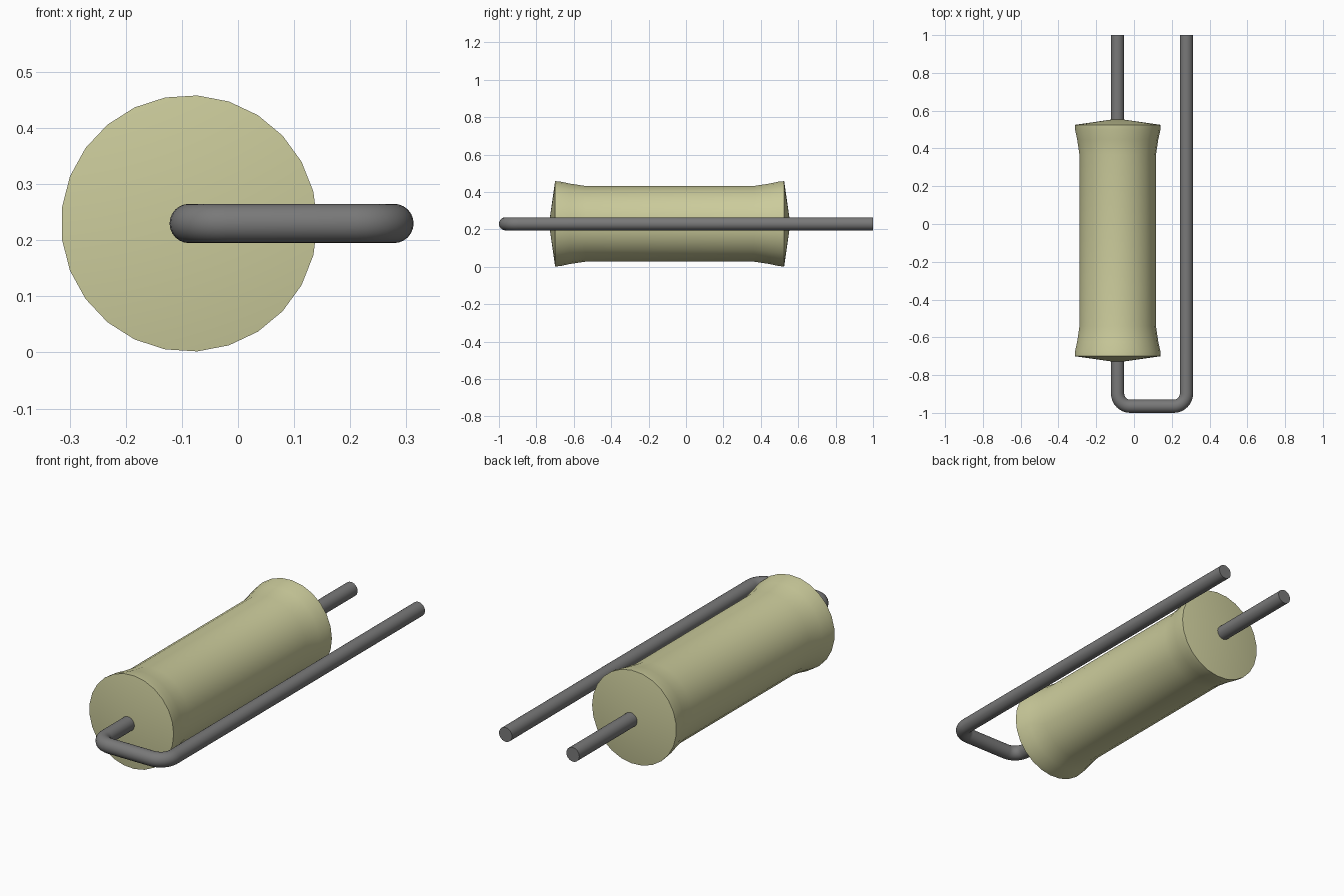
import bpy, bmesh, math
from mathutils import Matrix, Vector

cube = bpy.data.objects.get("Cube")
if cube:
    bpy.data.objects.remove(cube, do_unlink=True)

AXIS_X, AXIS_Z = -0.087, 0.23     # body axis, parallel to y
RETURN_X = 0.278                  # axis of the folded-back lead
WIRE_R, BEND_R = 0.035, 0.068


def material(name, rgb):
    m = bpy.data.materials.new(name)
    m.use_nodes = True
    colour = (*rgb, 1.0)
    m.diffuse_color = colour
    m.node_tree.nodes["Principled BSDF"].inputs["Base Color"].default_value = colour
    return m


def finish(bm, name, mat, angle):
    bmesh.ops.recalc_face_normals(bm, faces=bm.faces)
    me = bpy.data.meshes.new(name)
    bm.to_mesh(me)
    bm.free()
    me.materials.append(mat)
    ob = bpy.data.objects.new(name, me)
    bpy.context.collection.objects.link(ob)
    bpy.ops.object.select_all(action='DESELECT')
    ob.select_set(True)
    bpy.context.view_layer.objects.active = ob
    bpy.ops.object.shade_smooth_by_angle(angle=math.radians(angle))
    return ob


def loft(bm, rings, close_ends):
    """Bridge successive rings of vertices with quads."""
    n = len(rings[0])
    for a, b in zip(rings, rings[1:]):
        for i in range(n):
            j = (i + 1) % n
            bm.faces.new((a[i], a[j], b[j], b[i]))
    if close_ends:
        bm.faces.new(rings[0])
        bm.faces.new(rings[-1])


cream = material("cream ceramic", (0.60, 0.60, 0.33))
grey = material("grey metal", (0.19, 0.19, 0.19))

# Body: half profile (distance from middle, radius), mirrored and turned about y
MID = -0.0875
half = [(0.452, 0.203), (0.535, 0.2155), (0.585, 0.2265), (0.6125, 0.2285)]
profile = [(-d, r) for d, r in reversed(half)] + half
bm = bmesh.new()
rings = []
for y, r in profile:
    rings.append([bm.verts.new((AXIS_X + r * math.cos(t), MID + y, AXIS_Z + r * math.sin(t)))
                  for t in (math.tau * i / 25 for i in range(25))])
loft(bm, rings, False)
# Shallow cone on each end
for ring, y in ((rings[0], MID - 0.645), (rings[-1], MID + 0.645)):
    tip = bm.verts.new((AXIS_X, y, AXIS_Z))
    for i in range(25):
        bm.faces.new((ring[i], ring[(i + 1) % 25], tip))
finish(bm, "resistor_body", cream, 40)


# Lead wires: round section swept along a flat path
def wire(name, path):
    bm = bmesh.new()
    rings = []
    for k, p in enumerate(path):
        before, after = path[max(k - 1, 0)], path[min(k + 1, len(path) - 1)]
        side = (after - before).normalized().cross(Vector((0, 0, 1)))
        rings.append([bm.verts.new(p + WIRE_R * (side * math.cos(t) + Vector((0, 0, math.sin(t)))))
                      for t in (math.tau * i / 24 for i in range(24))])
    loft(bm, rings, True)
    return finish(bm, name, grey, 40)


def point(x, y):
    return Vector((x, y, AXIS_Z))


def bend(cx, start):
    """Quarter turn around (cx, bend centre)."""
    cy = -1 + WIRE_R + BEND_R
    return [point(cx + BEND_R * math.cos(t), cy + BEND_R * math.sin(t))
            for t in (start + math.pi / 2 * i / 8 for i in range(9))]


wire("straight_lead", [point(AXIS_X, 0.50), point(AXIS_X, 1.0)])
wire("folded_lead", [point(AXIS_X, -0.66)]
     + bend(AXIS_X + BEND_R, math.pi)
     + bend(RETURN_X - BEND_R, 1.5 * math.pi)
     + [point(RETURN_X, 1.0)])
